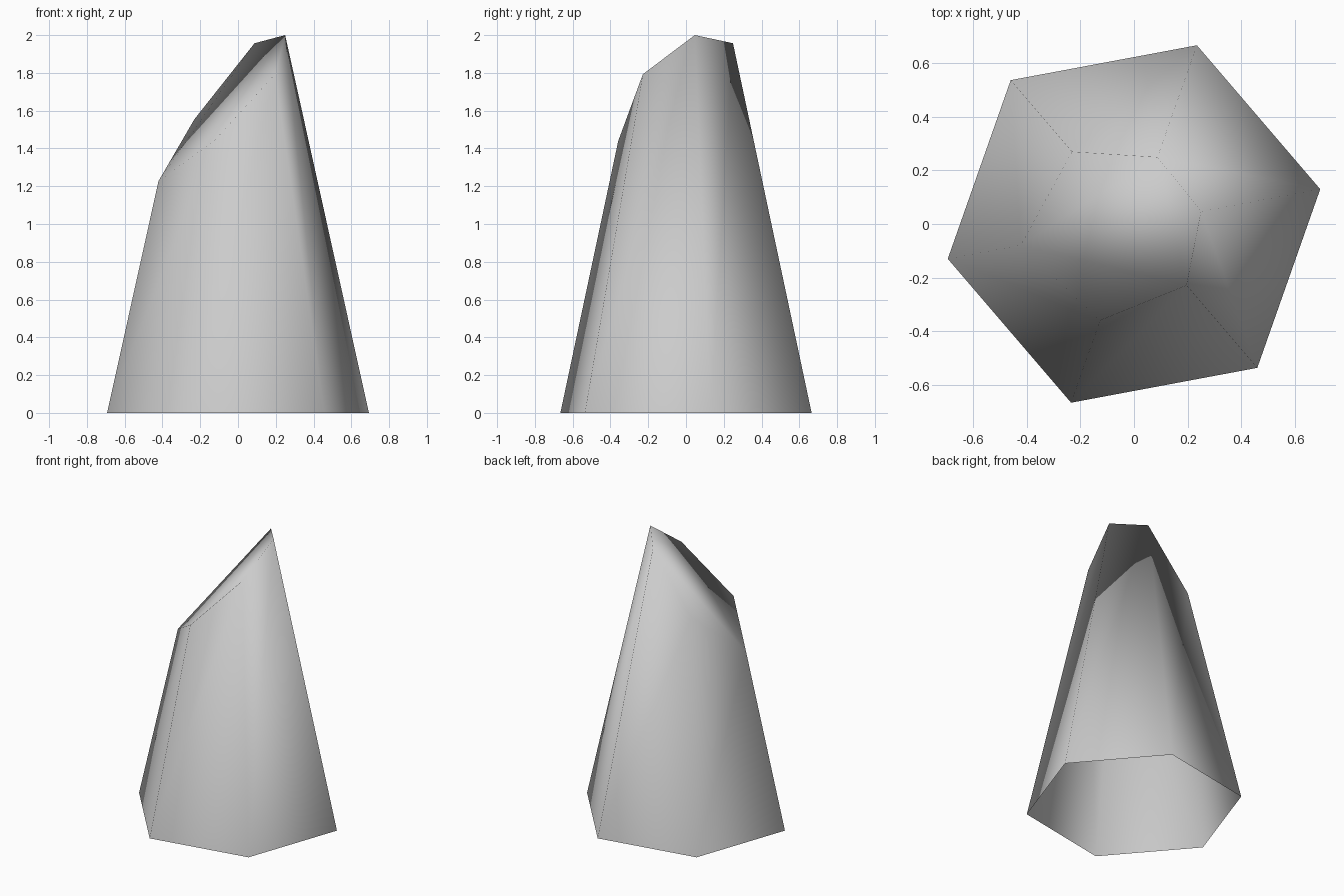
import bpy
import bmesh
from math import cos, sin, radians

cube = bpy.data.objects.get("Cube")
if cube:
    bpy.data.objects.remove(cube, do_unlink=True)

BASE_RADIUS = 0.705
TAPER = 0.2255          # radius lost per unit of height
TWIST = radians(10.6)
RIM_HEIGHTS = (2.0, 1.957, 1.555, 1.227, 1.44, 1.793)

# Plain grey stone
stone = bpy.data.materials.new("stone_grey")
stone.use_nodes = True
grey = (0.6, 0.6, 0.6, 1.0)
stone.diffuse_color = grey
stone.node_tree.nodes["Principled BSDF"].inputs["Base Color"].default_value = grey


def ring(bm, heights):
    """One vertex per side, lying on the tapering corner lines."""
    verts = []
    for i, z in enumerate(heights):
        angle = TWIST + radians(60 * i)
        radius = BASE_RADIUS - TAPER * z
        verts.append(bm.verts.new((radius * cos(angle), radius * sin(angle), z)))
    return verts


# Tapered six-sided shard: slanted cap on top, open underneath
bm = bmesh.new()
base = ring(bm, [0.0] * 6)
rim = ring(bm, RIM_HEIGHTS)
for i in range(6):
    j = (i + 1) % 6
    bm.faces.new((base[i], base[j], rim[j], rim[i]))
bm.faces.new(rim)
for face in bm.faces:
    face.smooth = True
bm.normal_update()

mesh = bpy.data.meshes.new("crystal_shard")
bm.to_mesh(mesh)
bm.free()
mesh.materials.append(stone)
shard = bpy.data.objects.new("crystal_shard", mesh)
bpy.context.collection.objects.link(shard)
